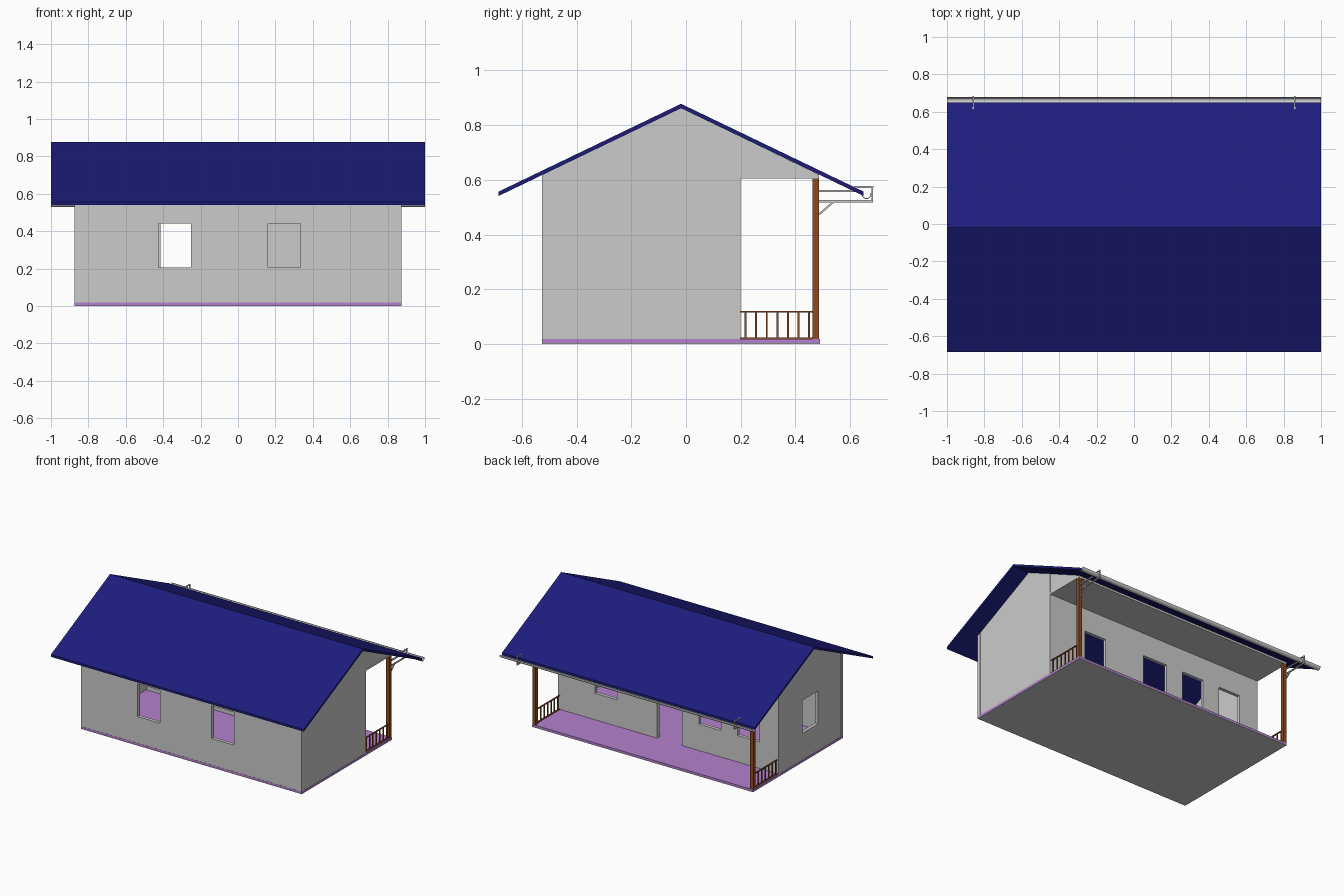
import bpy, math
from mathutils import Vector

if "Cube" in bpy.data.objects:
    bpy.data.objects.remove(bpy.data.objects["Cube"])

RIDGE_Y, RIDGE_Z, SLOPE, ROOF_T = -0.018, 0.878, 0.481, 0.016
X, T = 0.873, 0.025            # half length of the house, wall thickness
Y0, Y1, Y2 = -0.527, 0.2, 0.49  # front wall, back wall, porch edge
FLOOR = 0.018


def material(name, rgb):
    m = bpy.data.materials.new(name)
    m.diffuse_color = (*rgb, 1)
    m.use_nodes = True
    m.node_tree.nodes["Principled BSDF"].inputs["Base Color"].default_value = m.diffuse_color
    return m


BLUE = material("roof_blue", (0.012, 0.012, 0.2))
BROWN = material("wood_brown", (0.27, 0.07, 0.015))
PURPLE = material("floor_purple", (0.46, 0.22, 0.62))


def make(name, verts, faces, mat=None):
    me = bpy.data.meshes.new(name)
    me.from_pydata(verts, [], faces)
    ob = bpy.data.objects.new(name, me)
    bpy.context.collection.objects.link(ob)
    if mat:
        me.materials.append(mat)
    return ob


def prism(name, yz, x0, x1, mat=None):
    """Extrude a counter-clockwise (y, z) outline along x."""
    n = len(yz)
    verts = [(x, y, z) for x in (x0, x1) for y, z in yz]
    faces = [tuple(reversed(range(n))), tuple(range(n, 2 * n))]
    faces += [(i, (i + 1) % n, n + (i + 1) % n, n + i) for i in range(n)]
    return make(name, verts, faces, mat)


def box(name, x0, x1, y0, y1, z0, z1, mat=None):
    return prism(name, [(y0, z0), (y1, z0), (y1, z1), (y0, z1)], x0, x1, mat)


def bar(name, a, b, w, x0, x1, mat=None):
    """Flat bar of width w from a to b in the (y, z) plane."""
    a, b = Vector(a), Vector(b)
    d = (b - a).normalized() * w / 2
    n = Vector((-d.y, d.x))
    return prism(name, [a - n, b - n, b + n, a + n], x0, x1, mat)


def under(y):
    """Height of the roof underside."""
    return RIDGE_Z - ROOF_T - SLOPE * abs(y - RIDGE_Y)


def upright(name, y0, y1, x0, x1, z0=FLOOR):
    """Wall piece whose top follows the roof."""
    top = [(y1, under(y1))]
    if y0 < RIDGE_Y < y1:
        top.append((RIDGE_Y, under(RIDGE_Y)))
    top.append((y0, under(y0)))
    return prism(name, [(y0, z0), (y1, z0)] + top, x0, x1)


def cut(wall, *bounds):
    for i, b in enumerate(bounds):
        c = box(f"{wall.name}_opening_{i}", *b)
        c.hide_render = True
        c.hide_viewport = True
        c.display_type = 'WIRE'
        mod = wall.modifiers.new("opening", 'BOOLEAN')
        mod.operation, mod.solver, mod.object = 'DIFFERENCE', 'EXACT', c


# Floor
box("foundation", -X, X, Y0, Y2, 0, 0.003)
box("floor", -X, X, Y0, Y2, 0.003, FLOOR, PURPLE)

# Roof, one folded sheet
ends = (-0.685, RIDGE_Y, 0.65)
tops = [(y, under(y) + ROOF_T) for y in ends]
lows = [(y, under(y)) for y in ends]
prism("roof", lows + tops[::-1], -1, 1, BLUE)

# Front and back walls with window and door openings
ZW = (0.207, 0.442)
front = upright("front_wall", Y0 + 0.001, Y0 + T, -X + T, X - T)
cut(front, *[(a, b, Y0 - 0.1, Y0 + 0.1, *ZW) for a, b in ((-0.425, -0.25), (0.16, 0.335))])
back = upright("back_wall", Y1 - T, Y1 - 0.001, -X + T, X - T)
windows = ((-0.722, -0.547), (-0.415, -0.243), (0.405, 0.58))
cut(back, *[(a, b, Y1 - 0.1, Y1 + 0.1, *ZW) for a, b in windows],
    (-0.108, 0.088, Y1 - 0.1, Y1 + 0.1, -0.05, ZW[1]))

# Porch ceiling
box("porch_ceiling", -X, X, Y1, 0.487, 0.605, 0.619)

for s, side in ((-1, "left"), (1, "right")):
    def span(inner, outer):
        return sorted((s * inner, s * outer))

    # Gable wall, corner columns and gable end over the porch
    gable = upright(f"{side}_gable_wall", Y0 + T, Y1 - T, *span(X - T, X - 0.001))
    if s < 0:
        cut(gable, (-X - 0.1, -X + 0.1, -0.247, -0.07, *ZW))
    upright(f"{side}_front_column", Y0, Y0 + T, *span(X - T, X))
    upright(f"{side}_back_column", Y1 - T, Y1, *span(X - T, X))
    prism(f"{side}_porch_gable", [(Y1, 0.619), (0.486, 0.619), (Y1, under(Y1))],
          *span(X - T, X - 0.001))

    # Porch post and railing
    box(f"{side}_porch_post", *span(X - T, X), 0.462, 0.487, FLOOR, 0.606, BROWN)
    for part, z in (("bottom", FLOOR), ("top", 0.114)):
        box(f"{side}_{part}_rail", *span(X - 0.017, X - 0.008), Y1, 0.462, z, z + 0.006, BROWN)
    for i in range(7):
        y = 0.218 + i * 0.0387
        box(f"{side}_baluster_{i}", *span(X - 0.016, X - 0.009), y - 0.0035, y + 0.0035,
            FLOOR + 0.006, 0.114, BROWN)

    # Gutter bracket
    bx = span(0.855, 0.863)
    bar(f"{side}_bracket_lower_arm", (0.487, 0.522), (0.682, 0.522), 0.008, *bx)
    bar(f"{side}_bracket_upper_arm", (0.487, 0.559), (0.64, 0.559), 0.008, *bx)
    bar(f"{side}_bracket_brace", (0.487, 0.474), (0.54, 0.52), 0.007, *bx)
    bar(f"{side}_bracket_end", (0.681, 0.518), (0.681, 0.576), 0.006, *bx)
    bar(f"{side}_bracket_clip", (0.615, 0.574), (0.685, 0.574), 0.006, *bx)

# Gutter, an open pipe along the back eave
arc = [math.radians(165 + 210 * i / 14) for i in range(15)]
outer = [(0.66 + 0.018 * math.cos(a), 0.548 + 0.018 * math.sin(a)) for a in arc]
inner = [(0.66 + 0.015 * math.cos(a), 0.548 + 0.015 * math.sin(a)) for a in arc]
gutter = prism("gutter", outer + inner[::-1], -1, 1)
bpy.context.view_layer.objects.active = gutter
gutter.select_set(True)
bpy.ops.object.shade_smooth_by_angle(angle=math.radians(35))
